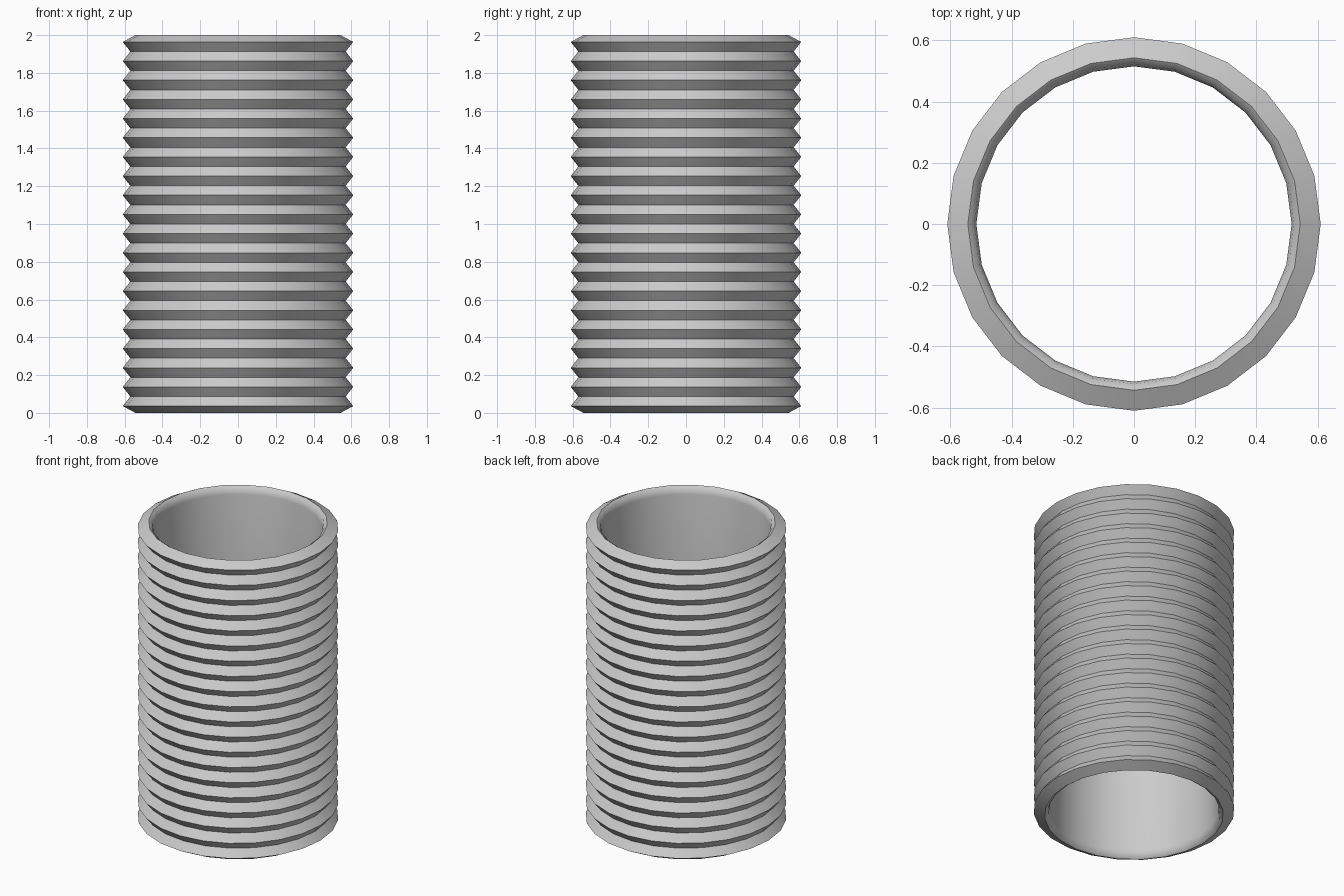
import bpy, bmesh, math

if "Cube" in bpy.data.objects:
    bpy.data.objects.remove(bpy.data.objects["Cube"])

SIDES = 24
RIDGES = 20
R_PEAK, R_VALLEY, R_BORE = 0.61, 0.57, 0.515
Z0 = 0.036
PITCH = (2 - 2 * Z0) / (RIDGES - 1)

# Closed wall profile (radius, z): ridged outside, rounded lips, plain bore
outer = []
for i in range(RIDGES):
    outer.append((R_PEAK, Z0 + i * PITCH))
    if i < RIDGES - 1:
        outer.append((R_VALLEY, Z0 + (i + 0.5) * PITCH))
lip = [(0.543, 2.0), (0.523, 1.985), (R_BORE, 1.95)]
profile = outer + lip + [(r, 2 - z) for r, z in reversed(lip)]

# Lathe the profile around z
bm = bmesh.new()
rings = []
for r, z in profile:
    rings.append([bm.verts.new((r * math.cos(2 * math.pi * k / SIDES),
                                r * math.sin(2 * math.pi * k / SIDES), z))
                  for k in range(SIDES)])
for a, b in zip(rings, rings[1:] + rings[:1]):
    for k in range(SIDES):
        n = (k + 1) % SIDES
        bm.faces.new((a[k], a[n], b[n], b[k]))
bmesh.ops.recalc_face_normals(bm, faces=bm.faces)

mesh = bpy.data.meshes.new("ribbed_sleeve")
bm.to_mesh(mesh)
bm.free()
sleeve = bpy.data.objects.new("ribbed_sleeve", mesh)
bpy.context.collection.objects.link(sleeve)

# Smooth around the tube, crisp ridges
bpy.context.view_layer.objects.active = sleeve
sleeve.select_set(True)
bpy.ops.object.shade_smooth_by_angle(angle=math.radians(60))
